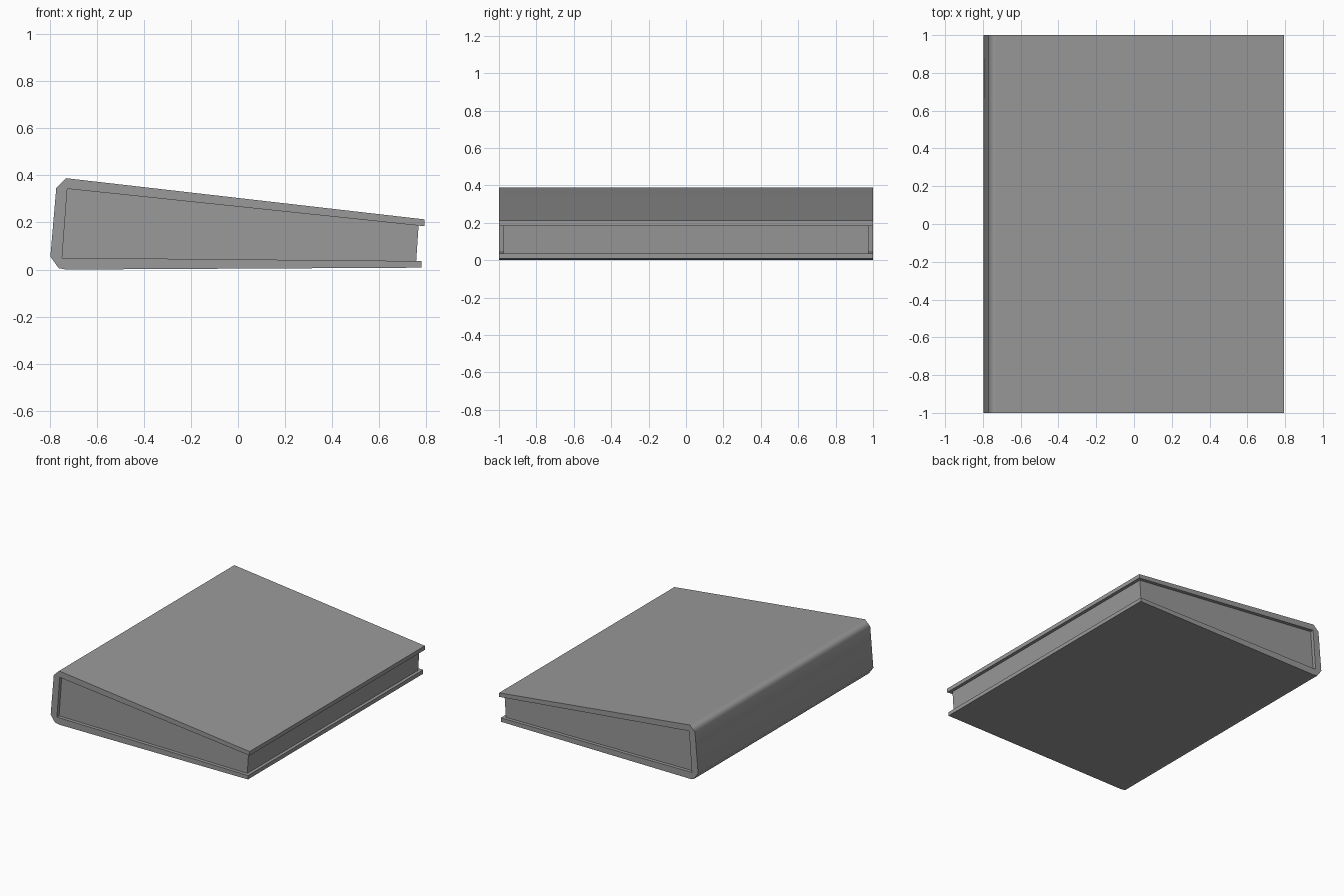
import bpy
import bmesh
import math

cube = bpy.data.objects.get("Cube")
if cube:
    bpy.data.objects.remove(cube, do_unlink=True)

grey = bpy.data.materials.new("mid grey")
grey.use_nodes = True
grey.diffuse_color = (0.32, 0.32, 0.32, 1)
grey.node_tree.nodes["Principled BSDF"].inputs["Base Color"].default_value = grey.diffuse_color


def extrude_profile(name, profile, half_depth):
    """Extrude an (x, z) outline along y, centred on the origin."""
    bm = bmesh.new()
    face = bm.faces.new([bm.verts.new((x, -half_depth, z)) for x, z in profile])
    new = bmesh.ops.extrude_face_region(bm, geom=[face])["geom"]
    verts = [g for g in new if isinstance(g, bmesh.types.BMVert)]
    bmesh.ops.translate(bm, verts=verts, vec=(0, 2 * half_depth, 0))
    bmesh.ops.recalc_face_normals(bm, faces=bm.faces)
    mesh = bpy.data.meshes.new(name)
    bm.to_mesh(mesh)
    bm.free()
    mesh.materials.append(grey)
    obj = bpy.data.objects.new(name, mesh)
    bpy.context.collection.objects.link(obj)
    return obj


# Wrap-around cover: top board, chamfered spine, bottom board
cover = extrude_profile("cover", [
    (0.793, 0.213), (-0.73, 0.388), (-0.772, 0.347), (-0.797, 0.055),
    (-0.762, 0.006), (-0.73, 0.0), (0.78, 0.008), (0.78, 0.036),
    (-0.747, 0.05), (-0.725, 0.343), (0.793, 0.184)], 1.0)

# Page block, set back from the cover edges
extrude_profile("pages", [
    (0.767, 0.187), (-0.725, 0.343), (-0.747, 0.05), (0.757, 0.036)], 0.975)

# Smooth the spine chamfers while the boards stay flat
bpy.ops.object.select_all(action='DESELECT')
cover.select_set(True)
bpy.context.view_layer.objects.active = cover
bpy.ops.object.shade_smooth_by_angle(angle=math.radians(60))
weighted = cover.modifiers.new("flat boards", 'WEIGHTED_NORMAL')
weighted.keep_sharp = True
